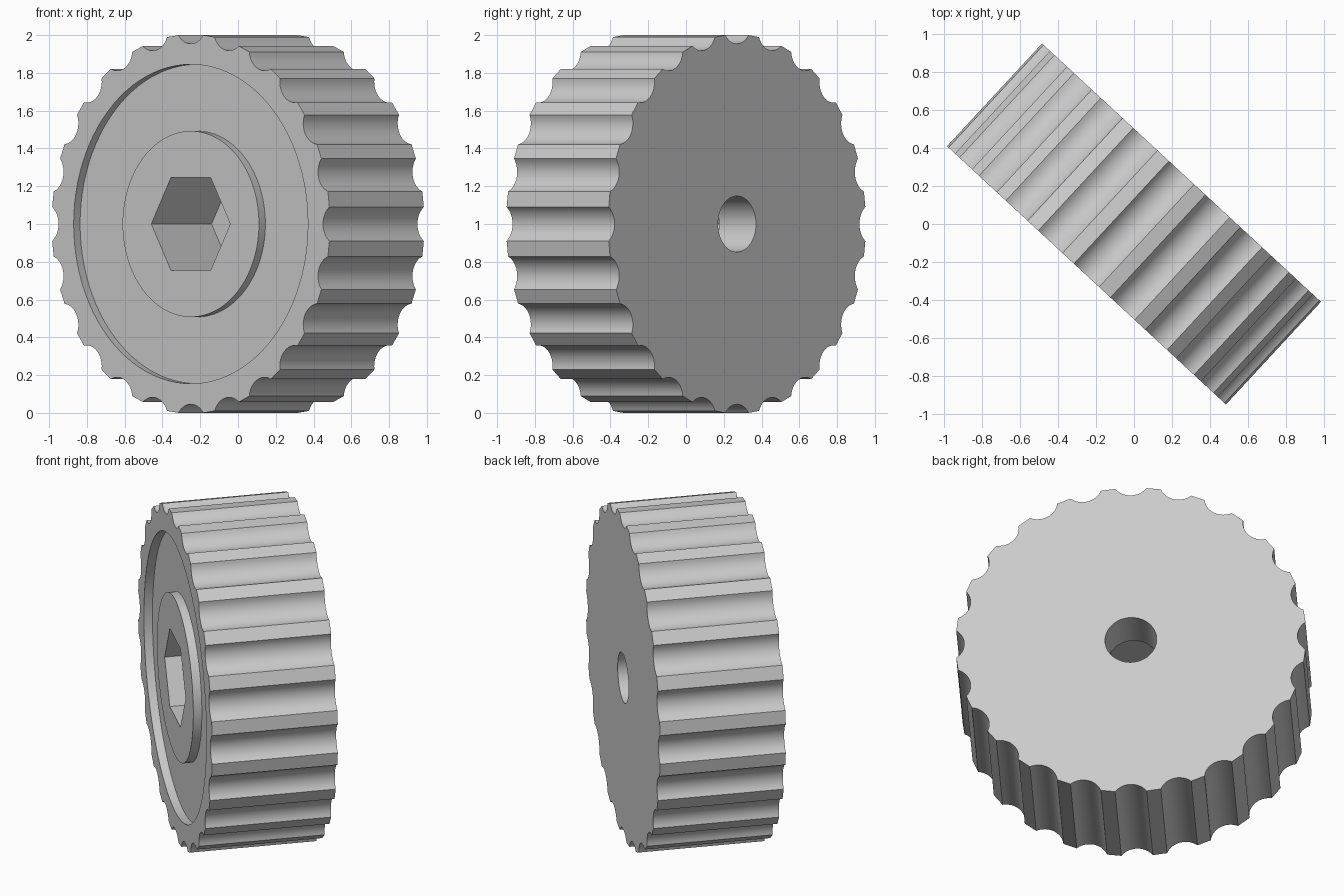
import bpy, bmesh, math
from math import sin, cos, pi, radians

if "Cube" in bpy.data.objects:
    bpy.data.objects.remove(bpy.data.objects["Cube"], do_unlink=True)

THICK = 0.736
HALF = THICK / 2
TEETH = 24
RADIUS = 1.004
GROOVE_HALF = radians(5.15)   # half the angle each flute takes up
GROOVE_DEPTH = 0.05
OVER = 0.1                    # how far cutters stick out

grey = bpy.data.materials.new("plain grey")
grey.use_nodes = True
COLOUR = (0.6, 0.6, 0.6, 1)
grey.diffuse_color = COLOUR
grey.node_tree.nodes["Principled BSDF"].inputs["Base Color"].default_value = COLOUR


def circle(radius, sides):
    return [(radius * cos(2 * pi * i / sides), radius * sin(2 * pi * i / sides))
            for i in range(sides)]


def prism(name, outline, low, high, hole=None):
    """Extrude an outline along z, optionally as a ring with an inner outline."""
    bm = bmesh.new()

    def loop(points, z):
        return [bm.verts.new((x, y, z)) for x, y in points]

    def walls(a, b):
        for i in range(len(a)):
            j = (i + 1) % len(a)
            bm.faces.new((a[i], a[j], b[j], b[i]))

    bottom, top = loop(outline, low), loop(outline, high)
    walls(bottom, top)
    if hole:
        inner_bottom, inner_top = loop(hole, low), loop(hole, high)
        walls(inner_top, inner_bottom)
        walls(top, inner_top)
        walls(inner_bottom, bottom)
    else:
        bm.faces.new(top)
        bm.faces.new(bottom[::-1])
    bmesh.ops.recalc_face_normals(bm, faces=bm.faces)
    mesh = bpy.data.meshes.new(name)
    bm.to_mesh(mesh)
    bm.free()
    mesh.materials.append(grey)
    obj = bpy.data.objects.new(name, mesh)
    bpy.context.collection.objects.link(obj)
    return obj


def cut(target, cutter):
    cutter.hide_render = True
    mod = target.modifiers.new("cut", 'BOOLEAN')
    mod.operation, mod.solver, mod.object = 'DIFFERENCE', 'EXACT', cutter
    bpy.context.view_layer.objects.active = target
    bpy.ops.object.modifier_apply(modifier=mod.name)
    bpy.data.objects.remove(cutter, do_unlink=True)


def fluted_outline(steps=12):
    """Round scallops with flat lands between them."""
    chord = RADIUS * sin(GROOVE_HALF)
    edge = RADIUS * cos(GROOVE_HALF)
    depth = edge - (RADIUS - GROOVE_DEPTH)
    r = (chord ** 2 + depth ** 2) / (2 * depth)
    centre = RADIUS - GROOVE_DEPTH + r
    sweep = math.asin(chord / r)
    points = []
    for t in range(TEETH):
        a = 2 * pi * t / TEETH
        for s in range(steps + 1):
            b = sweep * (2 * s / steps - 1)
            x, y = centre - r * cos(b), r * sin(b)
            points.append((x * cos(a) - y * sin(a), x * sin(a) + y * cos(a)))
    return points


# Fluted knob body
knob = prism("fluted_knob", fluted_outline(), -HALF, HALF)

# Ring recess around the flush centre boss
cut(knob, prism("recess_cutter", circle(0.845, 96), HALF - 0.05, HALF + OVER,
                hole=circle(0.492, 96)))
# Hexagonal socket in the front
cut(knob, prism("hex_cutter", circle(0.285, 6), HALF - 0.47, HALF + OVER))
# Round bore from the back into the socket
cut(knob, prism("bore_cutter", circle(0.148, 64), -HALF - OVER, HALF - 0.4))

# Smooth curves, sharp edges
bpy.ops.object.select_all(action='DESELECT')
knob.select_set(True)
bpy.context.view_layer.objects.active = knob
bpy.ops.object.shade_smooth_by_angle(angle=radians(25))

# Stand on edge, turned about the vertical
knob.rotation_euler = (radians(90), 0, radians(-42.8))
knob.location = (0, 0, 1)
